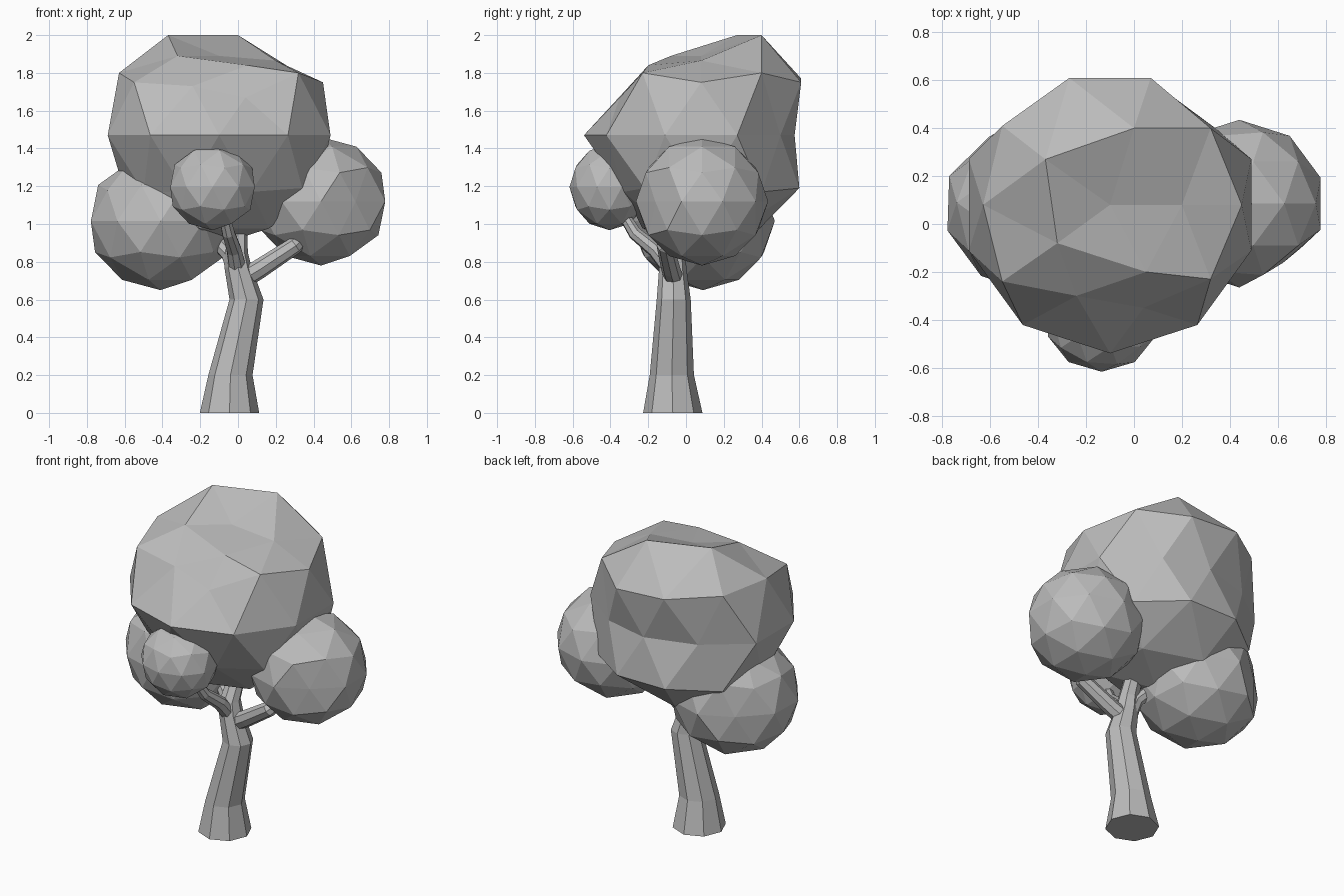
import bpy, bmesh, math
from mathutils import Vector

cube = bpy.data.objects.get("Cube")
if cube:
    bpy.data.objects.remove(cube, do_unlink=True)

GREY = (0.5, 0.5, 0.5, 1)
grey = bpy.data.materials.new("plain grey")
grey.use_nodes = True
grey.diffuse_color = GREY
grey.node_tree.nodes["Principled BSDF"].inputs["Base Color"].default_value = GREY


def finish(name, bm):
    bmesh.ops.recalc_face_normals(bm, faces=bm.faces)
    mesh = bpy.data.meshes.new(name)
    bm.to_mesh(mesh)
    bm.free()
    mesh.materials.append(grey)
    obj = bpy.data.objects.new(name, mesh)
    bpy.context.collection.objects.link(obj)
    return obj


def tube(name, path, sides, level=False):
    """Faceted limb through (point, radius) stations; level keeps its rings horizontal."""
    axis = Vector(path[-1][0]) - Vector(path[0][0])
    turn = Vector((0, 0, 1) if level else axis).to_track_quat('Z', 'Y')
    bm = bmesh.new()
    rings = []
    for centre, radius in path:
        ring = []
        for i in range(sides):
            a = math.tau * i / sides
            offset = turn @ Vector((math.cos(a), math.sin(a), 0))
            ring.append(bm.verts.new(Vector(centre) + offset * radius))
        rings.append(ring)
    for low, high in zip(rings, rings[1:]):
        for i in range(sides):
            j = (i + 1) % sides
            bm.faces.new((low[i], low[j], high[j], high[i]))
    bm.faces.new(rings[0])
    bm.faces.new(rings[-1])
    return finish(name, bm)


def clump(name, centre, size, flat=None, limit=1.0, corners=()):
    """Faceted leaf ball, optionally pressed flat along one direction or with corners moved."""
    bm = bmesh.new()
    bmesh.ops.create_icosphere(bm, subdivisions=2, radius=1)
    centre = Vector(centre)
    directions = [(v, v.co.normalized()) for v in bm.verts]
    for v in bm.verts:
        if flat:
            n = Vector(flat).normalized()
            v.co -= n * max(0, v.co.dot(n) - limit)
        v.co = centre + v.co * Vector(size)
    for corner in corners:
        aim = (Vector(corner) - centre).normalized()
        nearest = max(directions, key=lambda pair: pair[1].dot(aim))[0]
        nearest.co = corner
    return finish(name, bm)


# Trunk with flared foot and a bend
tube("trunk", [((-0.045, -0.07, 0), 0.157), ((-0.04, -0.075, 0.2), 0.117),
               ((0.045, -0.065, 0.6), 0.09), ((0, -0.07, 0.77), 0.072),
               ((-0.01, -0.065, 0.85), 0.062), ((0, 0.03, 1.05), 0.048)], 8, level=True)

# Branches
tube("left_branch", [((0.01, -0.06, 0.7), 0.055), ((0.11, -0.08, 0.76), 0.052),
                     ((0.3, -0.11, 0.885), 0.046), ((0.42, 0.0, 1.0), 0.03)], 8)
tube("front_branch", [((0, -0.07, 0.75), 0.05), ((-0.02, -0.16, 0.86), 0.042),
                      ((-0.05, -0.27, 0.95), 0.036), ((-0.08, -0.35, 1.08), 0.028)], 8)
tube("right_branch", [((0, -0.06, 0.7), 0.05), ((-0.05, -0.04, 0.84), 0.042),
                      ((-0.2, 0.02, 1.0), 0.032)], 8)

# Side and front leaf clumps
clump("left_clump", (0.44, 0.085, 1.12), (0.357, 0.35, 0.34), (0.6, -0.8, 0.05), 0.87)
clump("right_clump", (-0.41, 0.09, 1.015), (0.388, 0.38, 0.365), (-0.7, 0.7, 0.1), 0.86)
clump("front_clump", (-0.135, -0.405, 1.195), (0.235, 0.212, 0.228))

# Crown: large leaf ball with a sloping top, flattened back and tucked-in front
top = [(-0.1, 0.08, 1.89), (0, 0.40, 2.0), (-0.37, 0.27, 2.0),
       (-0.32, -0.08, 1.89), (0.05, -0.2, 1.84), (0.2, 0.08, 1.865)]
shoulder = [(0.32, -0.23, 1.8), (0.45, 0.08, 1.75), (0.32, 0.40, 1.8),
            (0.07, 0.61, 1.75), (-0.27, 0.61, 1.77), (-0.55, 0.41, 1.79),
            (-0.63, 0.08, 1.8), (-0.55, -0.24, 1.75), (-0.24, -0.30, 1.73),
            (0.04, -0.35, 1.67)]
back = [(0.2, 0.5, 1.47), (-0.1, 0.575, 1.47), (-0.42, 0.48, 1.47)]
underside = [(0.07, 0.60, 1.19), (-0.27, 0.60, 1.19), (-0.54, 0.40, 1.17),
             (-0.60, 0.08, 1.17), (-0.50, -0.18, 1.17), (-0.28, -0.31, 1.17),
             (0.07, -0.33, 1.17), (0.34, -0.22, 1.19), (0.42, 0.08, 1.17),
             (0.34, 0.40, 1.17)]
clump("crown", (-0.1, 0.08, 1.47), (0.62, 0.62, 0.58),
      corners=top + shoulder + back + underside)
